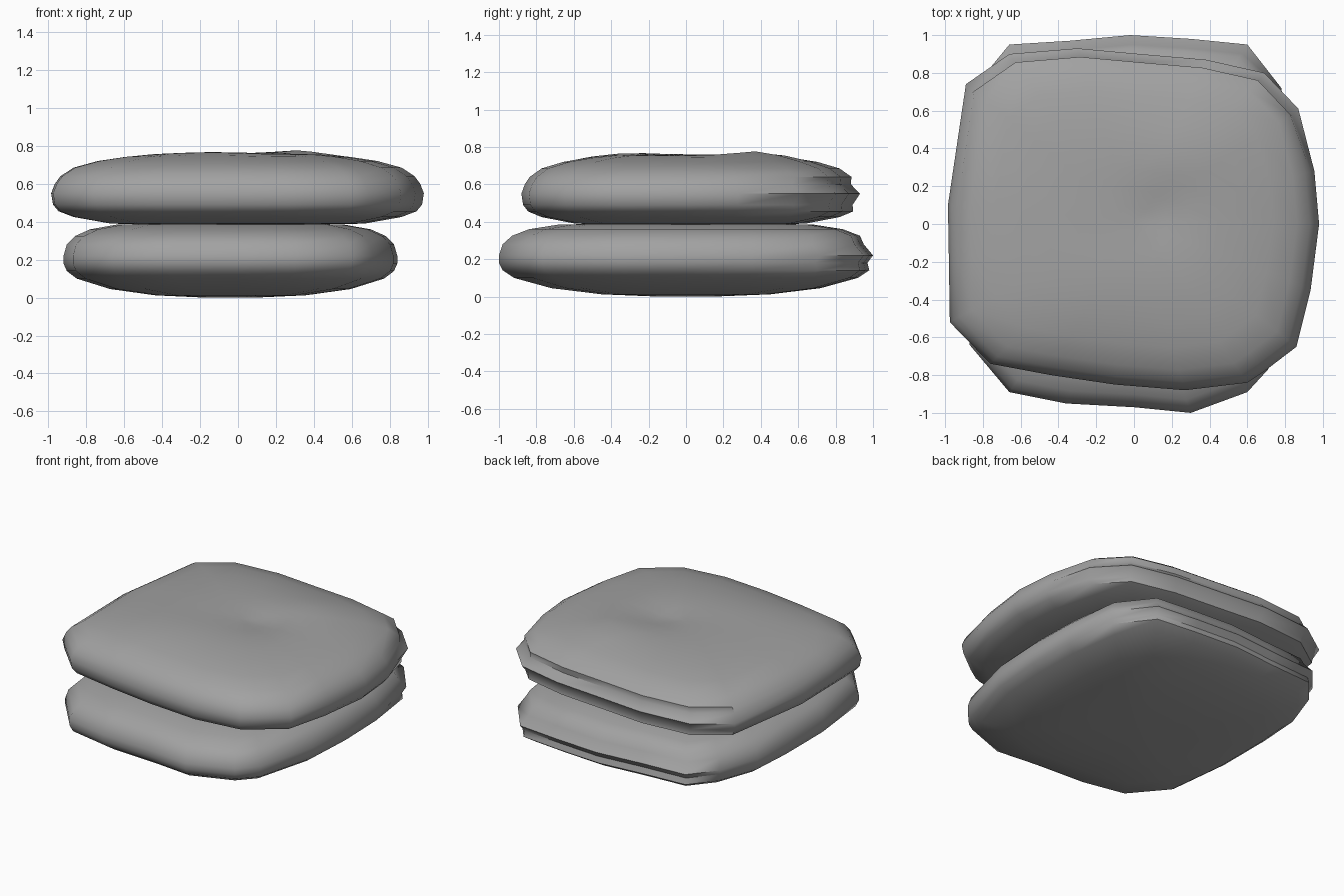
import bpy, bmesh, math
from mathutils import Vector

cube = bpy.data.objects.get("Cube")
if cube:
    bpy.data.objects.remove(cube)

# Single grey fabric
fabric = bpy.data.materials.new("grey fabric")
fabric.use_nodes = True
GREY = (0.36, 0.36, 0.36, 1)
fabric.diffuse_color = GREY
fabric.node_tree.nodes["Principled BSDF"].inputs["Base Color"].default_value = GREY


def bump(x, y, cx, cy, radius):
    return math.exp(-((x - cx) ** 2 + (y - cy) ** 2) / radius ** 2)


def cushion(name, outline, rings, centre, relief=None):
    """Loft scaled copies of the outline through (scale, height) rings."""
    bm = bmesh.new()
    middle = Vector(centre)
    loops = []
    for i, (scale, z) in enumerate(rings):
        loop = []
        for p in outline:
            x, y = middle + (Vector(p) - middle) * scale
            # creased seam along the back edge
            if scale > 0.93 and p[1] > 0.55:
                y -= 0.03 * (i % 2)
                x -= 0.015 * (i % 2) * (1 if x > 0 else -1)
            height = z + (relief(x, y) if relief and i > len(rings) / 2 else 0)
            loop.append(bm.verts.new((x, y, height)))
        loops.append(loop)
    n = len(outline)
    for low, high in zip(loops, loops[1:]):
        for k in range(n):
            m = (k + 1) % n
            bm.faces.new((low[k], low[m], high[m], high[k]))
    # close both ends with a fan
    for loop in (loops[0], loops[-1]):
        face = bm.faces.new(loop)
        bmesh.ops.poke(bm, faces=[face])
    bmesh.ops.recalc_face_normals(bm, faces=bm.faces)
    mesh = bpy.data.meshes.new(name)
    bm.to_mesh(mesh)
    bm.free()
    mesh.materials.append(fabric)
    obj = bpy.data.objects.new(name, mesh)
    bpy.context.collection.objects.link(obj)
    bpy.ops.object.select_all(action="DESELECT")
    obj.select_set(True)
    bpy.context.view_layer.objects.active = obj
    bpy.ops.object.shade_smooth_by_angle(angle=math.radians(50))
    return obj


# Lower cushion
cushion("lower_cushion",
        [(-.92, -.2), (-.87, -.64), (-.66, -.89), (-.36, -.95), (0, -.97),
         (.3, -1), (.6, -.89), (.71, -.77), (.82, -.35), (.84, 0), (.83, .35),
         (.78, .72), (.6, .95), (.3, .98), (-.02, 1), (-.34, .97),
         (-.66, .95), (-.8, .78), (-.9, .5), (-.92, .2)],
        [(.15, 0), (.45, .012), (.72, .045), (.92, .1), (.98, .14), (1, .18),
         (1, .22), (.98, .28), (.93, .325), (.84, .36), (.68, .385),
         (.4, .39), (.15, .39)],
        (-.04, 0))


# Upper cushion, with a dimple and a soft ridge on top
def top_relief(x, y):
    return (0.022 * bump(x, y, .32, .4, .2) + 0.01 * bump(x, y, -.15, -.38, .25)
            - 0.025 * bump(x, y, .14, .06, .16))


cushion("upper_cushion",
        [(-.985, .1), (-.98, -.2), (-.975, -.52), (-.76, -.74), (-.44, -.8),
         (-.1, -.85), (.27, -.88), (.6, -.84), (.69, -.78), (.86, -.65),
         (.935, -.35), (.98, 0), (.955, .28), (.87, .61), (.69, .8),
         (.38, .87), (.03, .9), (-.3, .93), (-.66, .9), (-.89, .74)],
        [(.15, .385), (.4, .385), (.68, .39), (.88, .425), (.96, .455),
         (.99, .49), (1, .55), (.98, .6), (.95, .64), (.88, .685),
         (.75, .72), (.6, .742), (.45, .755), (.3, .76), (.18, .76),
         (.08, .76)],
        (0, .02), top_relief)
